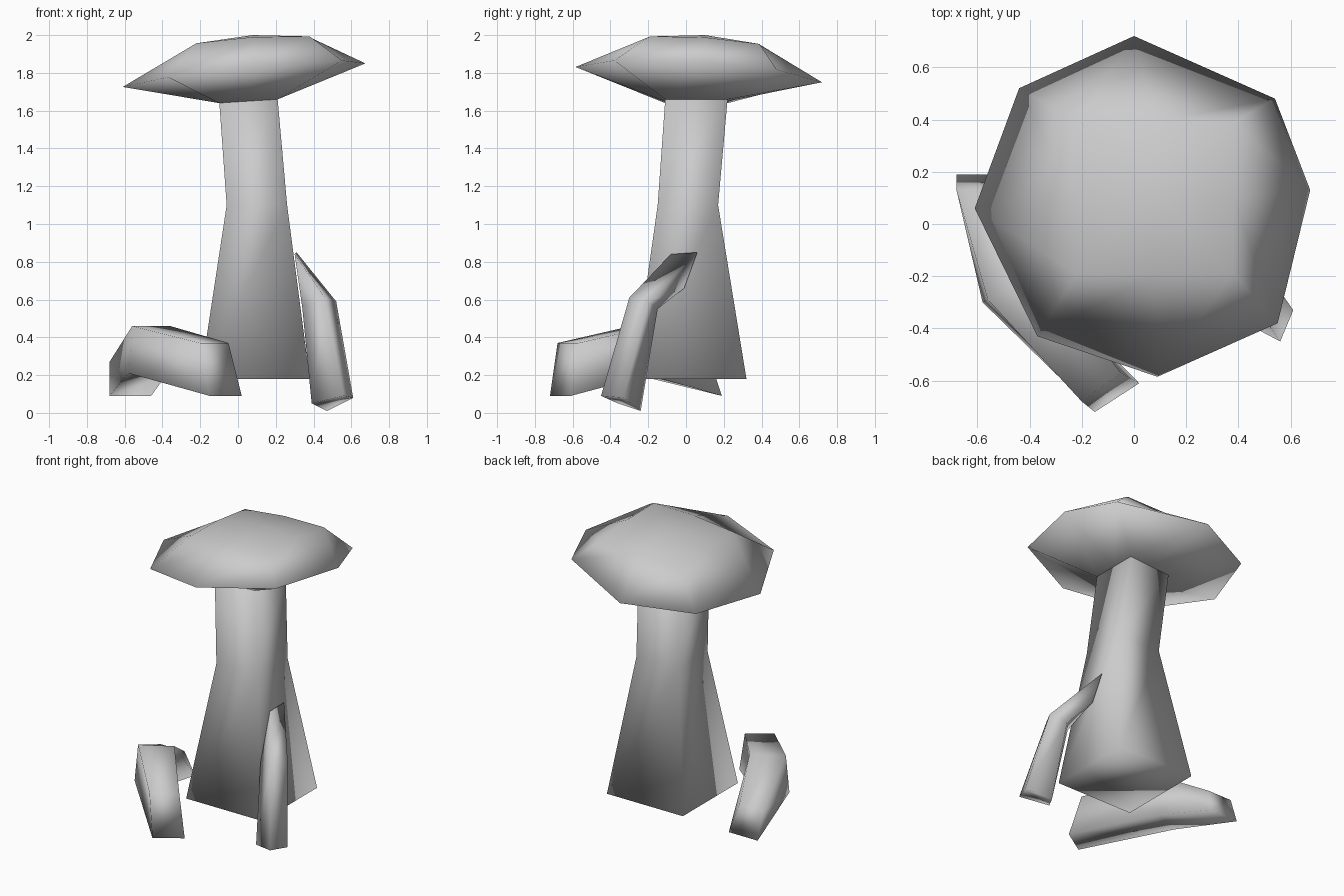
import bpy, bmesh


def loft(name, rings, apex=None):
    """Skin a list of equal-length point rings, closing both ends."""
    bm = bmesh.new()
    vr = [[bm.verts.new(p) for p in ring] for ring in rings]
    n = len(vr[0])
    for a, b in zip(vr, vr[1:]):
        for i in range(n):
            j = (i + 1) % n
            bm.faces.new((a[i], a[j], b[j], b[i]))
    bm.faces.new(vr[0][::-1])
    if apex:
        top = bm.verts.new(apex)
        for i in range(n):
            bm.faces.new((vr[-1][i], vr[-1][(i + 1) % n], top))
    else:
        bm.faces.new(vr[-1])
    bmesh.ops.recalc_face_normals(bm, faces=bm.faces)
    me = bpy.data.meshes.new(name)
    bm.to_mesh(me)
    bm.free()
    for p in me.polygons:
        p.use_smooth = True
    ob = bpy.data.objects.new(name, me)
    bpy.context.collection.objects.link(ob)
    return ob


def square(x0, x1, y0, y1, z):
    return [(x0, y0, z), (x1, y0, z), (x1, y1, z), (x0, y1, z)]


# Four-sided stem, flaring towards the base
loft("stem", [square(-0.20, 0.38, -0.28, 0.32, 0.18),
              square(-0.06, 0.26, -0.15, 0.17, 1.10),
              square(-0.10, 0.21, -0.11, 0.22, 1.66)])

# Tilted eight-sided cap: underside, rim, crown
steps = [(1, 0), (1, 1), (0, 1), (-1, 1), (-1, 0), (-1, -1), (0, -1), (1, -1)]
under = [(0.055 + 0.155 * i, 0.055 + 0.165 * j, 1.65 + 0.01 * i)
         for i, j in steps]
rim = [(x, y, 1.79 + 0.10 * x - 0.055 * y) for x, y in
       [(0.675, 0.13), (0.54, 0.48), (0, 0.72), (-0.44, 0.52),
        (-0.61, 0.06), (-0.37, -0.43), (0.09, -0.585), (0.55, -0.38)]]
crown = [(0.08 + 0.30 * i, 0.10 + 0.29 * j,
          1.955 + 0.018 * i - 0.02 * j + (0.015 if i * j == 0 else 0))
         for i, j in steps]
loft("cap", [under, rim, crown], apex=(0.08, 0.10, 2.0))

# Bent prop leaning on the stem
loft("leaning_root", [
    [(0.56, -0.45, 0.09), (0.61, -0.33, 0.08), (0.47, -0.24, 0.01), (0.39, -0.36, 0.05)],
    [(0.46, -0.30, 0.61), (0.52, -0.20, 0.59), (0.42, -0.15, 0.55), (0.34, -0.24, 0.56)],
    [(0.30, -0.08, 0.84), (0.31, 0.06, 0.85), (0.33, -0.01, 0.66), (0.33, -0.08, 0.64)]])

# Bent arched root lying at the front left
loft("lying_root", [
    [(-0.20, -0.68, 0.37), (-0.05, -0.57, 0.37), (0.02, -0.61, 0.09), (-0.15, -0.72, 0.09)],
    [(-0.56, -0.29, 0.46), (-0.36, -0.18, 0.46), (-0.38, -0.20, 0.20), (-0.58, -0.30, 0.21)],
    [(-0.68, 0.13, 0.27), (-0.50, 0.13, 0.27), (-0.46, 0.19, 0.09), (-0.68, 0.19, 0.09)]])
